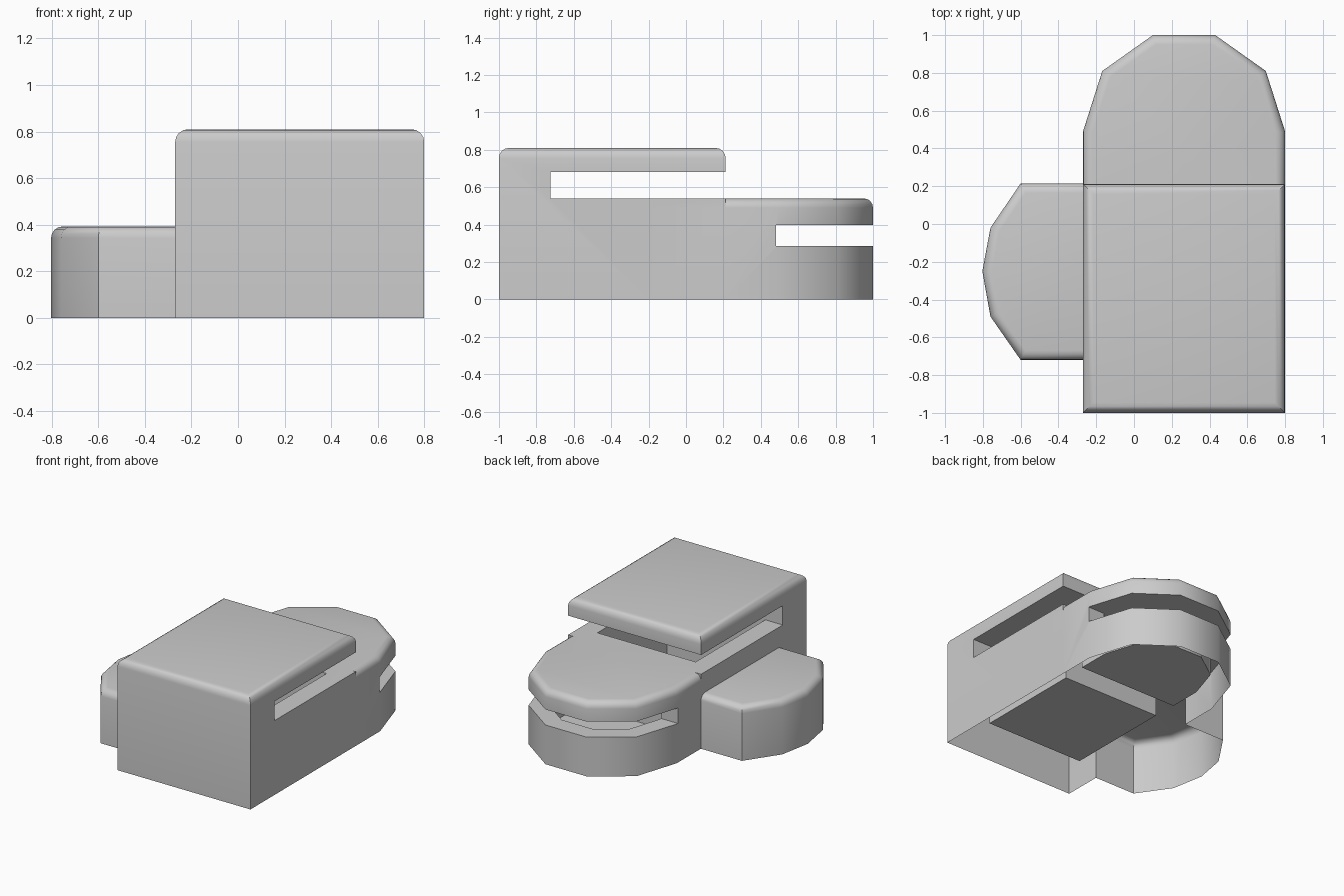
import bpy, bmesh, math

if "Cube" in bpy.data.objects:
    bpy.data.objects.remove(bpy.data.objects["Cube"])


def prism(name, pts, z0, z1, bevel=0.0):
    """Extruded outline, optionally with rounded top edges."""
    bm = bmesh.new()
    base = bm.faces.new([bm.verts.new((x, y, z0)) for x, y in pts])
    up = bmesh.ops.extrude_face_region(bm, geom=[base], use_keep_orig=True)
    for v in up["geom"]:
        if isinstance(v, bmesh.types.BMVert):
            v.co.z = z1
    bmesh.ops.recalc_face_normals(bm, faces=bm.faces[:])
    if bevel:
        top = [e for e in bm.edges if all(abs(v.co.z - z1) < 1e-5 for v in e.verts)]
        bmesh.ops.bevel(bm, geom=top, offset=bevel, segments=4, profile=0.5,
                        affect='EDGES')
    me = bpy.data.meshes.new(name)
    bm.to_mesh(me)
    bm.free()
    ob = bpy.data.objects.new(name, me)
    bpy.context.collection.objects.link(ob)
    return ob


def rect(x0, x1, y0, y1):
    return [(x0, y0), (x1, y0), (x1, y1), (x0, y1)]


def lobe(scale, y_start):
    """Straight sides ending in a faceted half round."""
    cx, cy = 0.265, 0.49
    half = [(0.535, 0.0), (0.433, 0.32), (0.165, 0.51)]
    arc = half + [(-x, y) for x, y in reversed(half)]
    pts = [(cx + x * scale, cy + y * scale) for x, y in arc]
    return [(pts[0][0], y_start)] + pts + [(pts[-1][0], y_start)]


def combine(target, other, op):
    mod = target.modifiers.new(op, 'BOOLEAN')
    mod.operation, mod.solver, mod.object = op, 'EXACT', other
    bpy.context.view_layer.objects.active = target
    bpy.ops.object.modifier_apply(modifier=mod.name)
    bpy.data.objects.remove(other)


# Main hall, rear lobe and side wing
body = prism("building_shell", rect(-0.27, 0.8, -1, 0.212), 0, 0.81, 0.055)
wing = [(-0.2, -0.72), (-0.6, -0.72), (-0.76, -0.49), (-0.803, -0.25),
        (-0.76, -0.02), (-0.6, 0.215), (-0.2, 0.215)]
combine(body, prism("rear_lobe", lobe(1, -0.2), 0, 0.54, 0.05), 'UNION')
combine(body, prism("side_wing", wing, 0, 0.393, 0.05), 'UNION')

# Open slots and the rooms below them
combine(body, prism("hall_slot", rect(-0.5, 1, -0.725, 1.2), 0.54, 0.68), 'DIFFERENCE')
combine(body, prism("lobe_slot", rect(-0.5, 1, 0.48, 1.2), 0.285, 0.398), 'DIFFERENCE')
combine(body, prism("hall_room", rect(-0.13, 0.66, -0.725, 0.075), 0.08, 0.6), 'DIFFERENCE')
combine(body, prism("lobe_room", lobe(0.75, 0.25), 0.08, 0.398), 'DIFFERENCE')

# Open underside
bm = bmesh.new()
bm.from_mesh(body.data)
under = [f for f in bm.faces if all(abs(v.co.z) < 1e-4 for v in f.verts)]
bmesh.ops.delete(bm, geom=under, context='FACES')
bm.to_mesh(body.data)
bm.free()

body.select_set(True)
bpy.context.view_layer.objects.active = body
bpy.ops.object.shade_smooth_by_angle(angle=math.radians(40))
